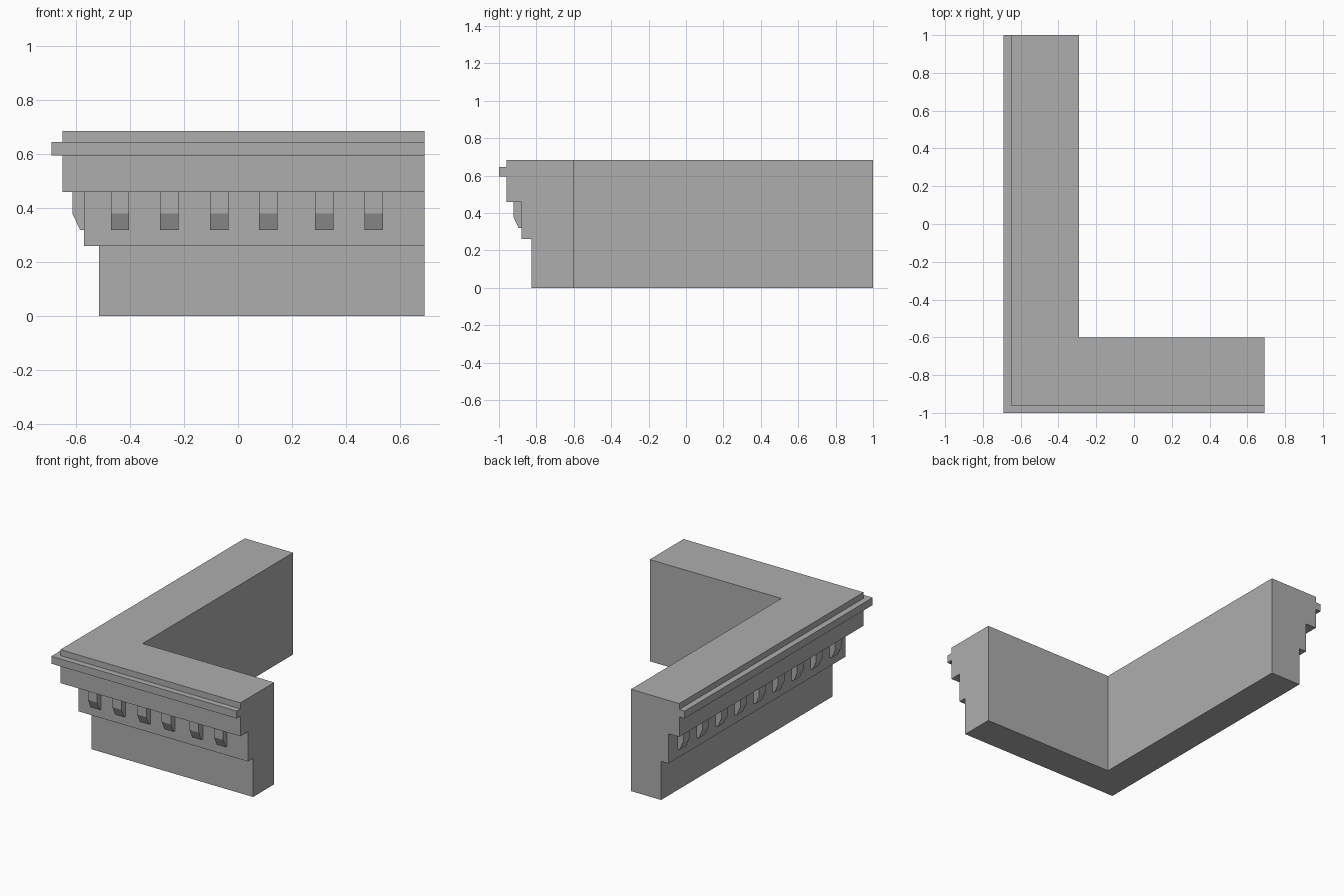
import bpy
import bmesh

if "Cube" in bpy.data.objects:
    bpy.data.objects.remove(bpy.data.objects["Cube"], do_unlink=True)

stone = bpy.data.materials.new("grey stone")
stone.use_nodes = True
GREY = (0.42, 0.42, 0.42, 1)
stone.diffuse_color = GREY
stone.node_tree.nodes["Principled BSDF"].inputs["Base Color"].default_value = GREY

LEFT, RIGHT, FRONT, BACK = -0.69, 0.69, -1.0, 1.0


def sweep(name, rings):
    """Skin matching closed rings of points, capping both ends."""
    bm = bmesh.new()
    rows = [[bm.verts.new(p) for p in ring] for ring in rings]
    n = len(rows[0])
    for a, b in zip(rows, rows[1:]):
        for i in range(n):
            j = (i + 1) % n
            bm.faces.new((a[i], a[j], b[j], b[i]))
    bm.faces.new(rows[0])
    bm.faces.new(rows[-1])
    bmesh.ops.recalc_face_normals(bm, faces=bm.faces)
    mesh = bpy.data.meshes.new(name)
    bm.to_mesh(mesh)
    bm.free()
    mesh.materials.append(stone)
    obj = bpy.data.objects.new(name, mesh)
    bpy.context.collection.objects.link(obj)
    return obj


# Stepped wall and cornice, mitred round the corner: (inset from outer edge, height)
profile = [(0.40, 0), (0.175, 0), (0.175, 0.26), (0.12, 0.26), (0.12, 0.46),
           (0.04, 0.46), (0.04, 0.595), (0, 0.595), (0, 0.645),
           (0.04, 0.645), (0.04, 0.685), (0.40, 0.685)]
sweep("cornice_wall", [
    [(RIGHT, FRONT + d, z) for d, z in profile],
    [(LEFT + d, FRONT + d, z) for d, z in profile],
    [(LEFT + d, BACK, z) for d, z in profile],
])

# Chamfered dentil brackets under the cornice
bracket = [(0.13, 0.32), (0.105, 0.32), (0.077, 0.38), (0.077, 0.46), (0.13, 0.46)]
HALF = 0.034
for i, x in enumerate((-0.437, -0.255, -0.07, 0.112, 0.32, 0.502)):
    sweep(f"front_bracket_{i + 1}",
          [[(x + s, FRONT + d, z) for d, z in bracket] for s in (-HALF, HALF)])

COUNT, FIRST, LAST = 9, -0.745, 0.87
for i in range(COUNT):
    y = FIRST + (LAST - FIRST) * i / (COUNT - 1)
    sweep(f"side_bracket_{i + 1}",
          [[(LEFT + d, y + s, z) for d, z in bracket] for s in (-HALF, HALF)])
